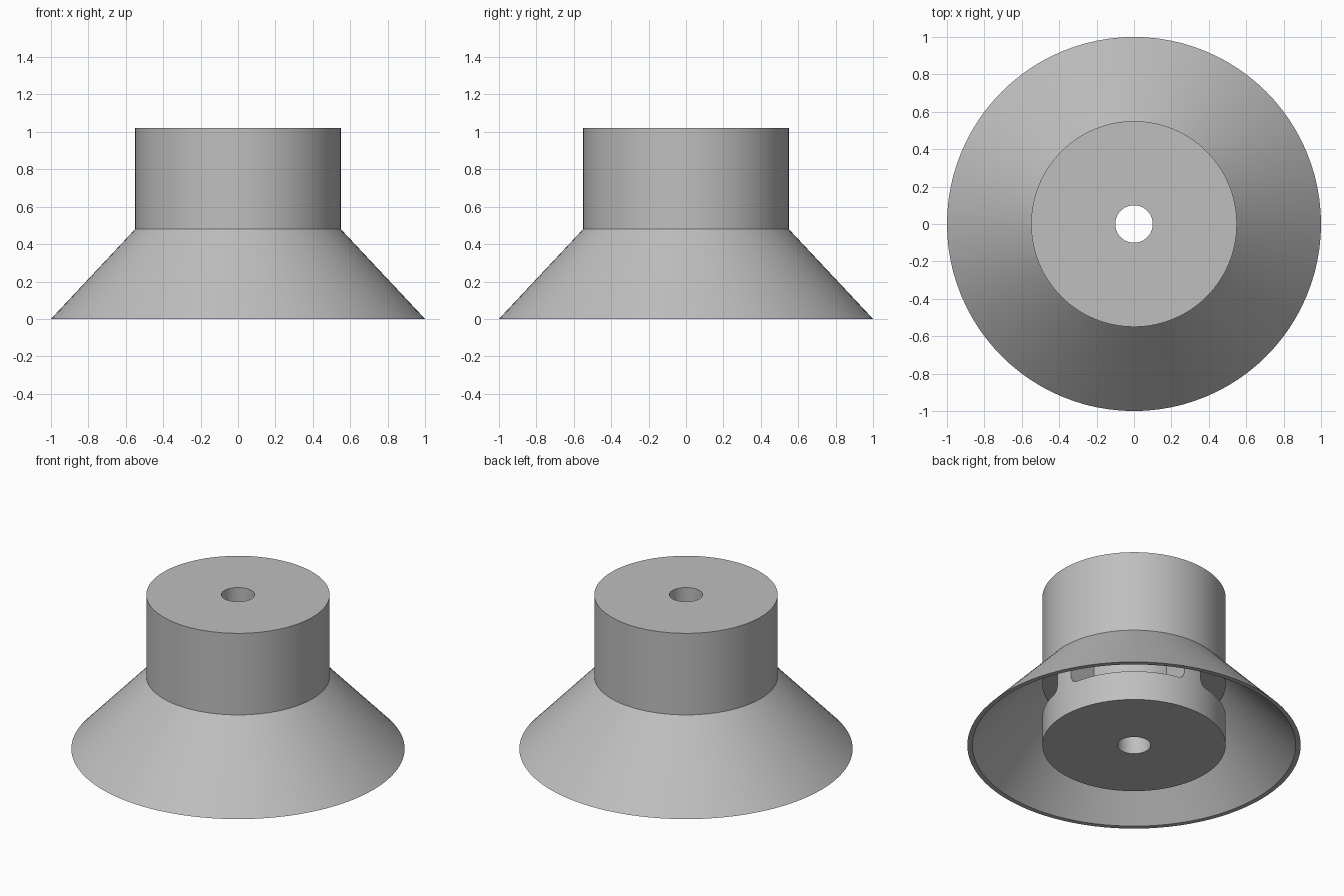
import bpy, bmesh, math

cube = bpy.data.objects.get("Cube")
if cube:
    bpy.data.objects.remove(cube, do_unlink=True)

grey = bpy.data.materials.new("light_grey")
grey.use_nodes = True
grey.diffuse_color = (0.52, 0.52, 0.52, 1)
grey.node_tree.nodes["Principled BSDF"].inputs["Base Color"].default_value = (0.52, 0.52, 0.52, 1)


def make_object(name, bm):
    bmesh.ops.recalc_face_normals(bm, faces=bm.faces)
    mesh = bpy.data.meshes.new(name)
    bm.to_mesh(mesh)
    bm.free()
    mesh.materials.append(grey)
    obj = bpy.data.objects.new(name, mesh)
    bpy.context.collection.objects.link(obj)
    return obj


def bridge(bm, ring_a, ring_b):
    n = len(ring_a)
    for i in range(n):
        j = (i + 1) % n
        bm.faces.new((ring_a[i], ring_a[j], ring_b[j], ring_b[i]))


def ring(bm, points, angle):
    c, s = math.cos(angle), math.sin(angle)
    return [bm.verts.new((r * c, r * s, z)) for r, z in points]


# Body: bored cylinder with a thin conical skirt, as one closed profile turned about z
RADIUS, BORE, HEIGHT = 0.55, 0.1, 1.02
profile = [(BORE, 0), (RADIUS, 0), (RADIUS, 0.448), (0.97, 0),
           (1, 0), (RADIUS, 0.48), (RADIUS, HEIGHT), (BORE, HEIGHT)]
SEGMENTS = 96
bm = bmesh.new()
rings = [ring(bm, profile, math.tau * i / SEGMENTS) for i in range(SEGMENTS)]
for i in range(SEGMENTS):
    bridge(bm, rings[i], rings[(i + 1) % SEGMENTS])
body = make_object("flared_body", bm)

# Cutter: four pockets around the hidden core, with rounded lower corners and ribs between
SILL, TOP, CORNER, CORE = 0.195, 0.42, 0.05, 0.35
HALF, COLUMNS = math.radians(38.6), 60
bm = bmesh.new()
for k in range(4):
    middle = math.radians(45 + 90 * k)
    columns = []
    for i in range(COLUMNS + 1):
        offset = HALF * (2 * i / COLUMNS - 1)
        inset = max(0, CORNER - RADIUS * (HALF - abs(offset)))
        low = SILL + CORNER - math.sqrt(max(0, CORNER ** 2 - inset ** 2))
        section = [(CORE, low), (0.565, low), (0.565, TOP), (CORE, TOP)]
        columns.append(ring(bm, section, middle + offset))
    for a, b in zip(columns, columns[1:]):
        bridge(bm, a, b)
    bm.faces.new(columns[0])
    bm.faces.new(columns[-1])
cutter = make_object("pocket_cutter", bm)
cutter.hide_render = True

# Cut the pockets and shade the result
cut = body.modifiers.new("pockets", "BOOLEAN")
cut.operation = "DIFFERENCE"
cut.solver = "EXACT"
cut.object = cutter
bpy.ops.object.select_all(action="DESELECT")
body.select_set(True)
bpy.context.view_layer.objects.active = body
bpy.ops.object.modifier_apply(modifier=cut.name)
bpy.data.objects.remove(cutter, do_unlink=True)
bpy.ops.object.shade_smooth_by_angle(angle=math.radians(30))
